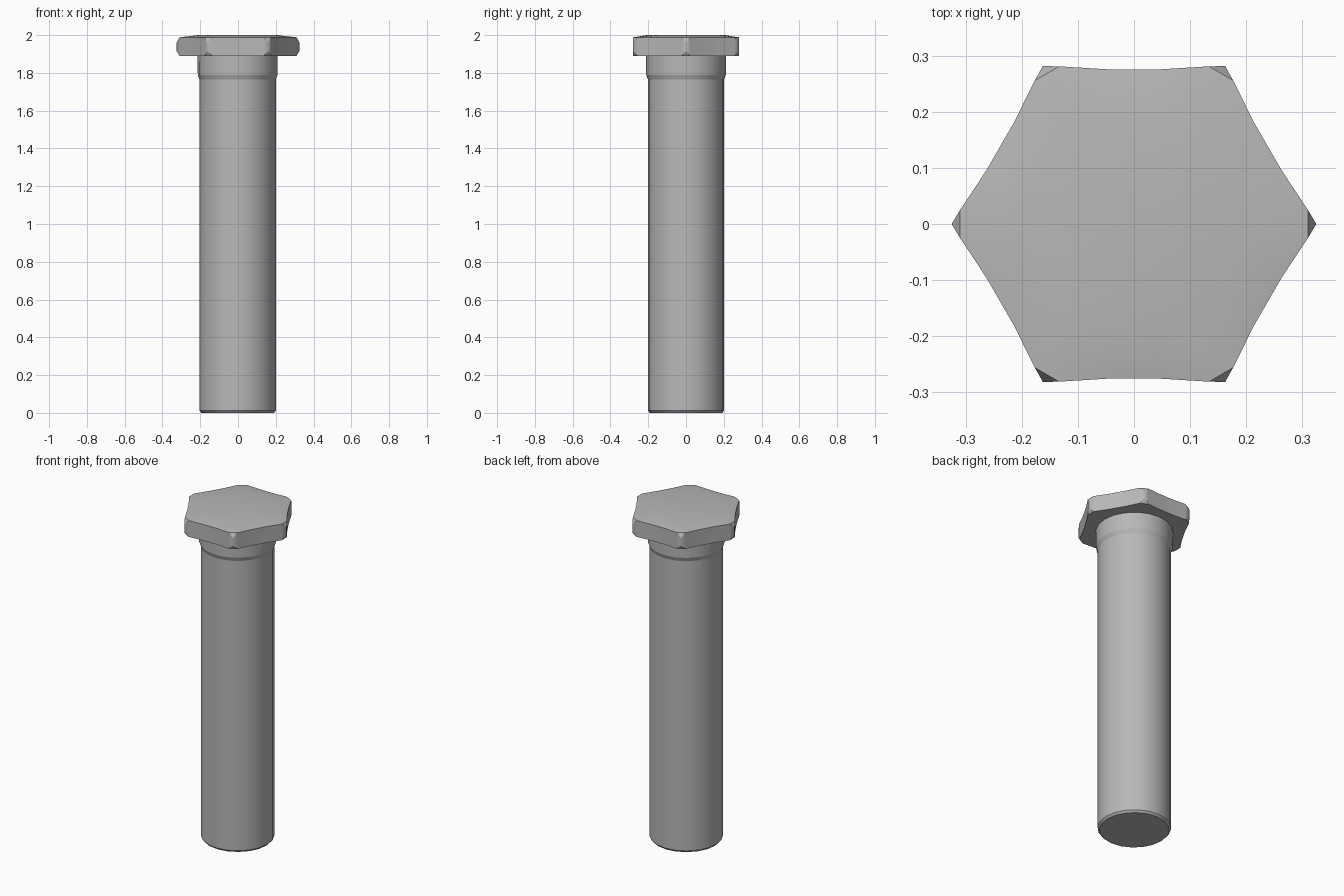
import bpy, math

if "Cube" in bpy.data.objects:
    bpy.data.objects.remove(bpy.data.objects["Cube"])

grey = bpy.data.materials.new("mid_grey")
grey.diffuse_color = (0.48, 0.48, 0.48, 1)
grey.use_nodes = True
grey.node_tree.nodes["Principled BSDF"].inputs["Base Color"].default_value = grey.diffuse_color


def make_object(name, rings, angle, clip_split=False):
    # skin a stack of equal-length rings and cap both ends
    n = len(rings[0])
    verts = [p for ring in rings for p in ring]
    faces = [tuple(reversed(range(n)))]
    for k in range(len(rings) - 1):
        a, b = k * n, (k + 1) * n
        for i in range(n):
            j = (i + 1) % n
            q = (a + i, a + j, b + j, b + i)
            if clip_split and k in (0, 2) and i % 5 in (0, 4):
                # split so each clipped corner is one flat plane
                if (i % 5 == 0) == (k == 2):
                    faces += [(q[0], q[1], q[2]), (q[0], q[2], q[3])]
                else:
                    faces += [(q[0], q[1], q[3]), (q[1], q[2], q[3])]
            else:
                faces.append(q)
    faces.append(tuple((len(rings) - 1) * n + i for i in range(n)))
    mesh = bpy.data.meshes.new(name)
    mesh.from_pydata(verts, [], faces)
    mesh.update()
    mesh.materials.append(grey)
    obj = bpy.data.objects.new(name, mesh)
    bpy.context.collection.objects.link(obj)
    bpy.ops.object.select_all(action='DESELECT')
    obj.select_set(True)
    bpy.context.view_layer.objects.active = obj
    bpy.ops.object.shade_smooth_by_angle(angle=math.radians(angle))
    # upright edges stay soft
    for e in mesh.edges:
        d = mesh.vertices[e.vertices[0]].co - mesh.vertices[e.vertices[1]].co
        if d.xy.length < 1e-4:
            e.use_edge_sharp = False
    return obj


def polar(r, deg, z, cx=0.0):
    a = math.radians(deg)
    return (cx + r * math.cos(a), r * math.sin(a), z)


# shank with chamfered tip and slightly wider collar under the head
profile = [(0.192, 0.0), (0.202, 0.012), (0.202, 1.765), (0.211, 1.789), (0.212, 1.895)]
make_object("shank", [[polar(r, 360 * i / 20, z, -0.002) for i in range(20)]
                      for r, z in profile], 19)


# hexagonal head with hollowed sides, clipped corners and a low crown
def hex_ring(corner, z):
    sector = [(corner, 0), (0.311, 4.6), (0.28, 20), (0.28, 40), (0.311, 55.4)]
    return [polar(r, 60 * k + d, z) for k in range(6) for r, d in sector]


def round_ring(r, z):
    return [polar(r, 60 * k + d, z) for k in range(6) for d in (0, 8, 22, 38, 52)]


make_object("hex_head", [hex_ring(0.31, 1.89), hex_ring(0.325, 1.915),
                         hex_ring(0.325, 1.96), hex_ring(0.31, 1.988),
                         round_ring(0.21, 2.0)], 30, clip_split=True)
